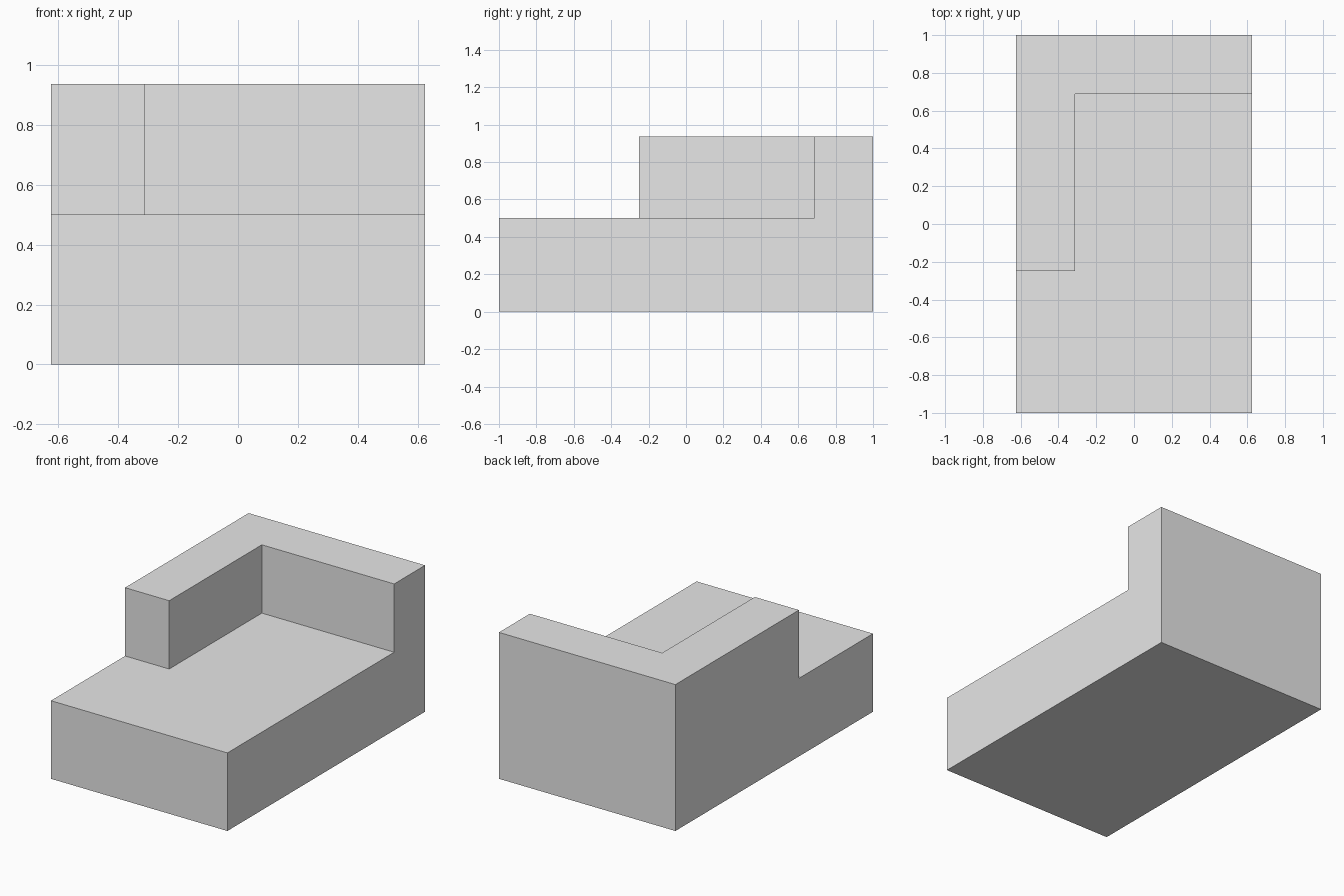
import bpy
import bmesh

# Remove the default cube
cube = bpy.data.objects.get("Cube")
if cube:
    bpy.data.objects.remove(cube, do_unlink=True)

# Main dimensions
HALF_W, HALF_L = 0.625, 1.0
SEAT_H, TOP_H = 0.5, 0.9375
WALL = 0.3125
ARM_FRONT = -0.25

# Plain grey material
grey = bpy.data.materials.new("light grey")
grey.use_nodes = True
colour = (0.8, 0.8, 0.8, 1.0)
grey.diffuse_color = colour
grey.node_tree.nodes["Principled BSDF"].inputs["Base Color"].default_value = colour


def extrude_up(bm, faces, height):
    """Extrude faces upwards and return the new top faces."""
    new = bmesh.ops.extrude_face_region(bm, geom=faces)["geom"]
    verts = [g for g in new if isinstance(g, bmesh.types.BMVert)]
    bmesh.ops.translate(bm, verts=verts, vec=(0, 0, height))
    return [g for g in new if isinstance(g, bmesh.types.BMFace)]


bm = bmesh.new()
inner_x, inner_y = -HALF_W + WALL, HALF_L - WALL

# Footprint: inner line shared by the seat and the L-shaped wall
step = [bm.verts.new((x, y, 0)) for x, y in (
    (-HALF_W, ARM_FRONT), (inner_x, ARM_FRONT),
    (inner_x, inner_y), (HALF_W, inner_y))]
front = [bm.verts.new((x, -HALF_L, 0)) for x in (-HALF_W, HALF_W)]
back = [bm.verts.new((x, HALF_L, 0)) for x in (HALF_W, -HALF_W)]
seat = bm.faces.new(front + step[::-1])
wall = bm.faces.new(step + back)

# Raise the whole base, then the back and arm
tops = extrude_up(bm, [seat, wall], SEAT_H)
wall_top = max(tops, key=lambda f: f.calc_center_median().y)
extrude_up(bm, [wall_top], TOP_H - SEAT_H)

# Merge flush faces into clean flat sides
bmesh.ops.dissolve_limit(bm, angle_limit=0.01, verts=bm.verts[:], edges=bm.edges[:])
bmesh.ops.recalc_face_normals(bm, faces=bm.faces[:])

mesh = bpy.data.meshes.new("corner_seat")
bm.to_mesh(mesh)
bm.free()
mesh.materials.append(grey)
bpy.context.collection.objects.link(bpy.data.objects.new("corner_seat", mesh))
